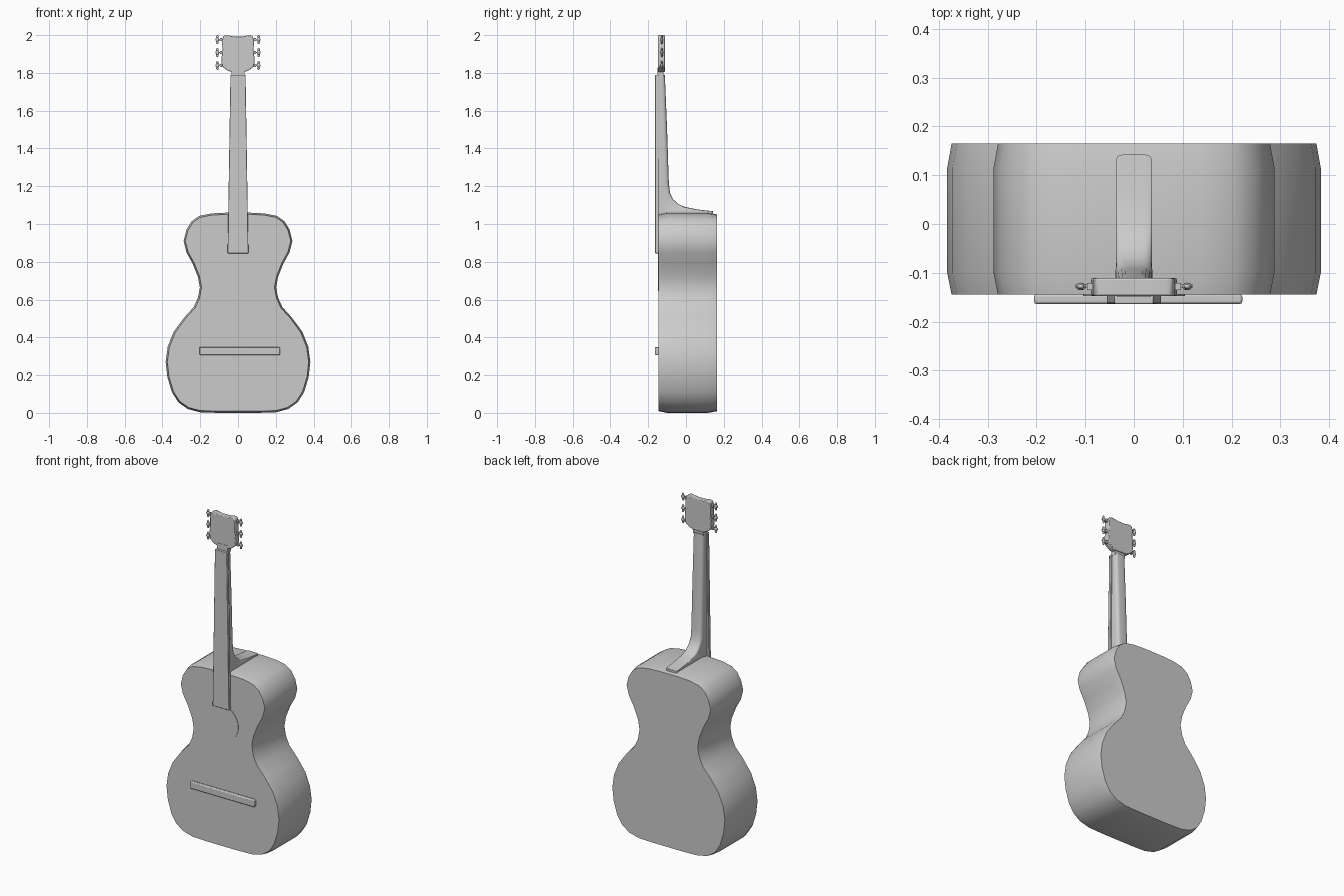
import bpy, bmesh, math
from mathutils import Vector

if "Cube" in bpy.data.objects:
    bpy.data.objects.remove(bpy.data.objects["Cube"])

grey = bpy.data.materials.new("plain_grey")
grey.use_nodes = True
grey.diffuse_color = (0.6, 0.6, 0.6, 1)
grey.node_tree.nodes["Principled BSDF"].inputs["Base Color"].default_value = (0.6, 0.6, 0.6, 1)


def finish(name, bm, angle=40, bevel=0.0):
    bmesh.ops.recalc_face_normals(bm, faces=bm.faces)
    mesh = bpy.data.meshes.new(name)
    bm.to_mesh(mesh)
    bm.free()
    mesh.materials.append(grey)
    ob = bpy.data.objects.new(name, mesh)
    bpy.context.collection.objects.link(ob)
    if bevel:
        mod = ob.modifiers.new("soft_edges", "BEVEL")
        mod.width = bevel
        mod.segments = 2
    bpy.ops.object.select_all(action="DESELECT")
    ob.select_set(True)
    bpy.context.view_layer.objects.active = ob
    bpy.ops.object.shade_smooth_by_angle(angle=math.radians(angle))
    return ob


def loft(name, rings, angle=40, bevel=0.0):
    """Skin a list of equal-length closed rings and cap both ends."""
    bm = bmesh.new()
    rows = [[bm.verts.new(p) for p in ring] for ring in rings]
    n = len(rows[0])
    for a, b in zip(rows, rows[1:]):
        for i in range(n):
            j = (i + 1) % n
            bm.faces.new((a[i], a[j], b[j], b[i]))
    bm.faces.new(rows[0])
    bm.faces.new(rows[-1])
    return finish(name, bm, angle, bevel)


def inset(outline, d):
    """Move a counter-clockwise (x, z) outline inward along its normals."""
    out = []
    for i, (x, z) in enumerate(outline):
        ax, az = outline[i - 1]
        bx, bz = outline[(i + 1) % len(outline)]
        t = Vector((bx - ax, bz - az)).normalized()
        out.append((x - t.y * d, z + t.x * d))
    return out


def plate(name, outline, y0, y1, bevel=0.0):
    return loft(name, [[(x, y, z) for x, z in outline] for y in (y0, y1)], 40, bevel)


# Body: figure-eight outline with long shallow chamfers at front and back
half = [(0.10, 0.0), (0.20, 0.003), (0.265, 0.02), (0.315, 0.055), (0.35, 0.11),
        (0.374, 0.19), (0.383, 0.27), (0.372, 0.35), (0.34, 0.43), (0.285, 0.505),
        (0.235, 0.56), (0.212, 0.61), (0.202, 0.665), (0.212, 0.72), (0.24, 0.79),
        (0.273, 0.85), (0.288, 0.91), (0.273, 0.97), (0.245, 1.015), (0.205, 1.043),
        (0.14, 1.056), (0.06, 1.06)]
outline = half + [(-x, z) for x, z in reversed(half)]
loft("body", [[(x, y, z) for x, z in inset(outline, d)]
              for y, d in ((-0.145, 0.009), (-0.10, 0), (0.115, 0), (0.165, 0.009))], 45)

# Sound hole disc
disc = [(0.105 * math.cos(a), 0.75 + 0.105 * math.sin(a))
        for a in (math.tau * i / 40 for i in range(40))]
plate("sound_hole", disc, -0.148, -0.144)

# Bridge
bridge = [(-0.205, 0.307), (0.222, 0.307), (0.222, 0.35), (-0.205, 0.35)]
plate("bridge", bridge, -0.164, -0.144, 0.005)

# Fingerboard
board = [(-0.055, 0.845), (0.055, 0.845), (0.04, 1.79), (-0.04, 1.79)]
plate("fingerboard", board, -0.164, -0.145, 0.003)

# Neck with flared heel: z, back y, half width, corner rounding
sections = [(1.05, 0.142, 0.037, 0.012), (1.068, 0.142, 0.037, 0.012),
            (1.077, 0.06, 0.037, 0.014), (1.09, -0.005, 0.037, 0.016),
            (1.105, -0.04, 0.037, 0.018), (1.13, -0.067, 0.037, 0.018),
            (1.165, -0.085, 0.038, 0.02), (1.22, -0.091, 0.038, 0.02),
            (1.50, -0.10, 0.037, 0.02), (1.79, -0.112, 0.034, 0.016)]
rings = []
for z, back, w, c in sections:
    side = [(w, -0.146)] + [(w - c + c * math.cos(a), back - c + c * math.sin(a))
                            for a in (math.pi * k / 8 for k in range(5))]
    rings.append([(x, y, z) for x, y in side] + [(-x, y, z) for x, y in reversed(side)])
loft("neck", rings, 50)

# Nut and headstock
plate("nut", [(-0.035, 1.78), (0.035, 1.78), (0.035, 1.825), (-0.035, 1.825)], -0.15, -0.118)
head = [(0.035, 1.805), (0.06, 1.815), (0.085, 1.835), (0.088, 1.87), (0.083, 1.92),
        (0.084, 1.975), (0.078, 1.995), (0.065, 2.0), (0.02, 1.993)]
plate("headstock", head + [(-x, z) for x, z in reversed(head)], -0.148, -0.111, 0.004)

# Tuning pegs: shaft, collar and flattened button, three per side
for side, label in ((1, "left"), (-1, "right")):
    for k in range(3):
        z = 1.84 + 0.068 * k
        bm = bmesh.new()
        for x, size in ((0.095, (0.05, 0.007, 0.007)), (0.09, (0.012, 0.014, 0.016))):
            part = bmesh.ops.create_cube(bm, size=1)["verts"]
            bmesh.ops.scale(bm, verts=part, vec=size)
            bmesh.ops.translate(bm, verts=part, vec=(side * x, -0.128, z))
        for dz, r in ((0, 0.013), (0.015, 0.009), (-0.015, 0.009)):
            part = bmesh.ops.create_uvsphere(bm, u_segments=10, v_segments=6, radius=r)["verts"]
            bmesh.ops.scale(bm, verts=part, vec=(0.8, 0.6, 1))
            bmesh.ops.translate(bm, verts=part, vec=(side * 0.109, -0.128, z + dz))
        finish(f"{label}_tuning_peg_{k + 1}", bm)
